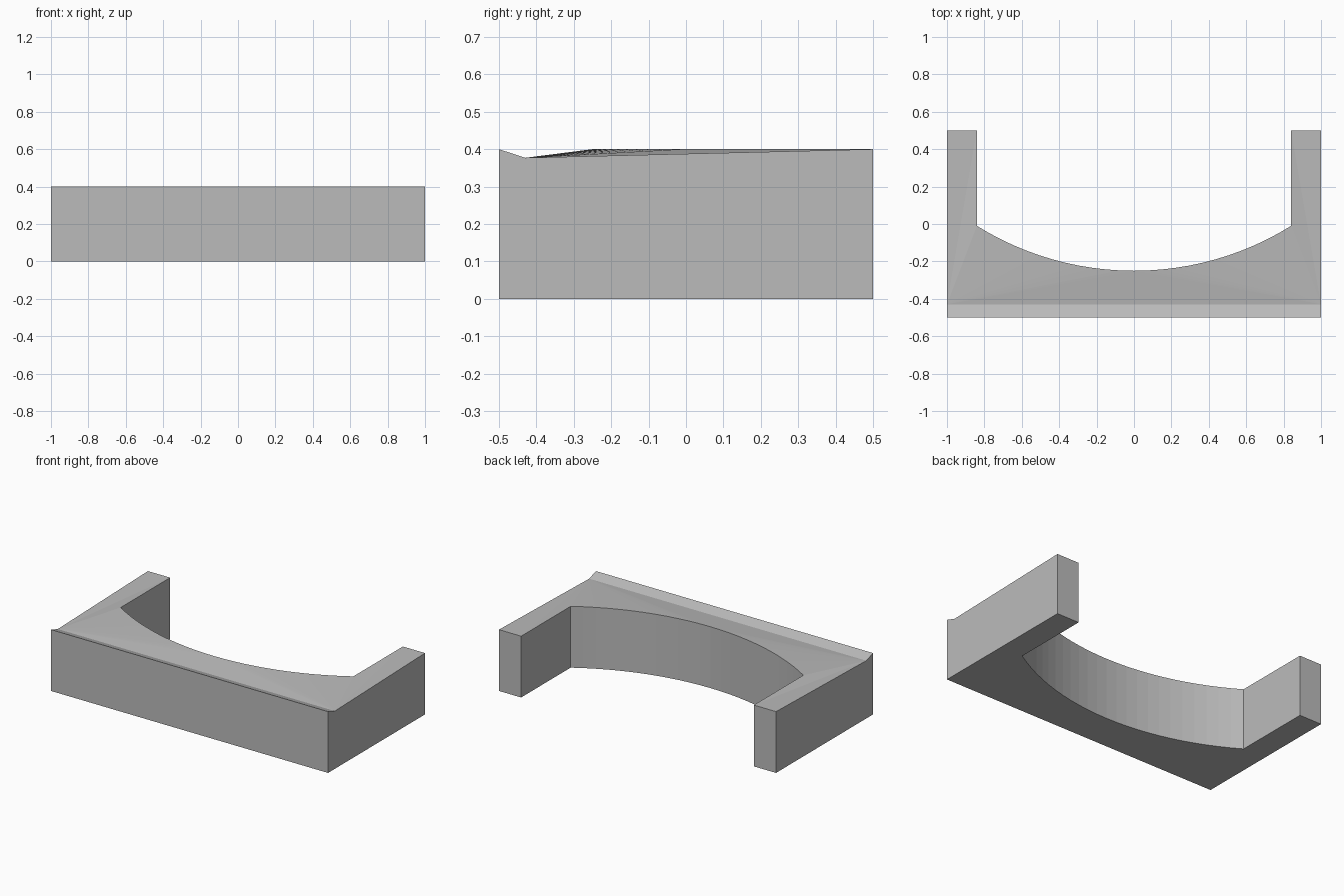
import bpy, bmesh
from math import asin, sin, cos

cube = bpy.data.objects.get("Cube")
if cube:
    bpy.data.objects.remove(cube, do_unlink=True)

# Main dimensions
HALF_W, HALF_D, HEIGHT = 1.0, 0.5, 0.4
ARM_X, ARM_Y, ARC_Y = 0.84, -0.01, -0.25
GROOVE_Y, GROOVE_Z = -0.43, 0.377
SEGMENTS = 24                                # even, so the arc has a middle point

# Arc through both inner arm corners and the middle of the curved back
sagitta = ARM_Y - ARC_Y
radius = (ARM_X ** 2 + sagitta ** 2) / (2 * sagitta)
half_angle = asin(ARM_X / radius)
arc = []
for i in range(SEGMENTS + 1):
    a = half_angle * (1 - 2 * i / SEGMENTS)
    arc.append((radius * sin(a), ARC_Y + radius * (1 - cos(a))))

# Plan outline, counter-clockwise from the front right corner
outline = [(-HALF_W, -HALF_D), (HALF_W, -HALF_D), (HALF_W, GROOVE_Y),
           (HALF_W, HALF_D), (ARM_X, HALF_D)] + arc
outline += [(-ARM_X, HALF_D), (-HALF_W, HALF_D), (-HALF_W, GROOVE_Y)]

bm = bmesh.new()
bottom = [bm.verts.new((x, y, 0)) for x, y in outline]
top = [bm.verts.new((x, y, GROOVE_Z if y == GROOVE_Y else HEIGHT)) for x, y in outline]

# Underside and walls
bm.faces.new(bottom[::-1])
count = len(outline)
for i in range(count):
    j = (i + 1) % count
    bm.faces.new((bottom[i], bottom[j], top[j], top[i]))

# Front lip sloping down to the groove
left, right = top[2], top[-1]
bm.faces.new((top[0], top[1], left, right))

# Upper surface: a fan from each groove end, meeting at the middle of the arc
middle = 5 + SEGMENTS // 2
for i in range(3, middle):
    bm.faces.new((left, top[i], top[i + 1]))
for i in range(middle, count - 2):
    bm.faces.new((right, top[i], top[i + 1]))
bm.faces.new((left, top[middle], right))

bmesh.ops.recalc_face_normals(bm, faces=bm.faces)
mesh = bpy.data.meshes.new("curved_bracket")
bm.to_mesh(mesh)
bm.free()
bracket = bpy.data.objects.new("curved_bracket", mesh)
bpy.context.collection.objects.link(bracket)

# Plain grey
grey = bpy.data.materials.new("plain_grey")
grey.use_nodes = True
colour = (0.5, 0.5, 0.5, 1)
grey.diffuse_color = colour
grey.node_tree.nodes["Principled BSDF"].inputs["Base Color"].default_value = colour
mesh.materials.append(grey)
